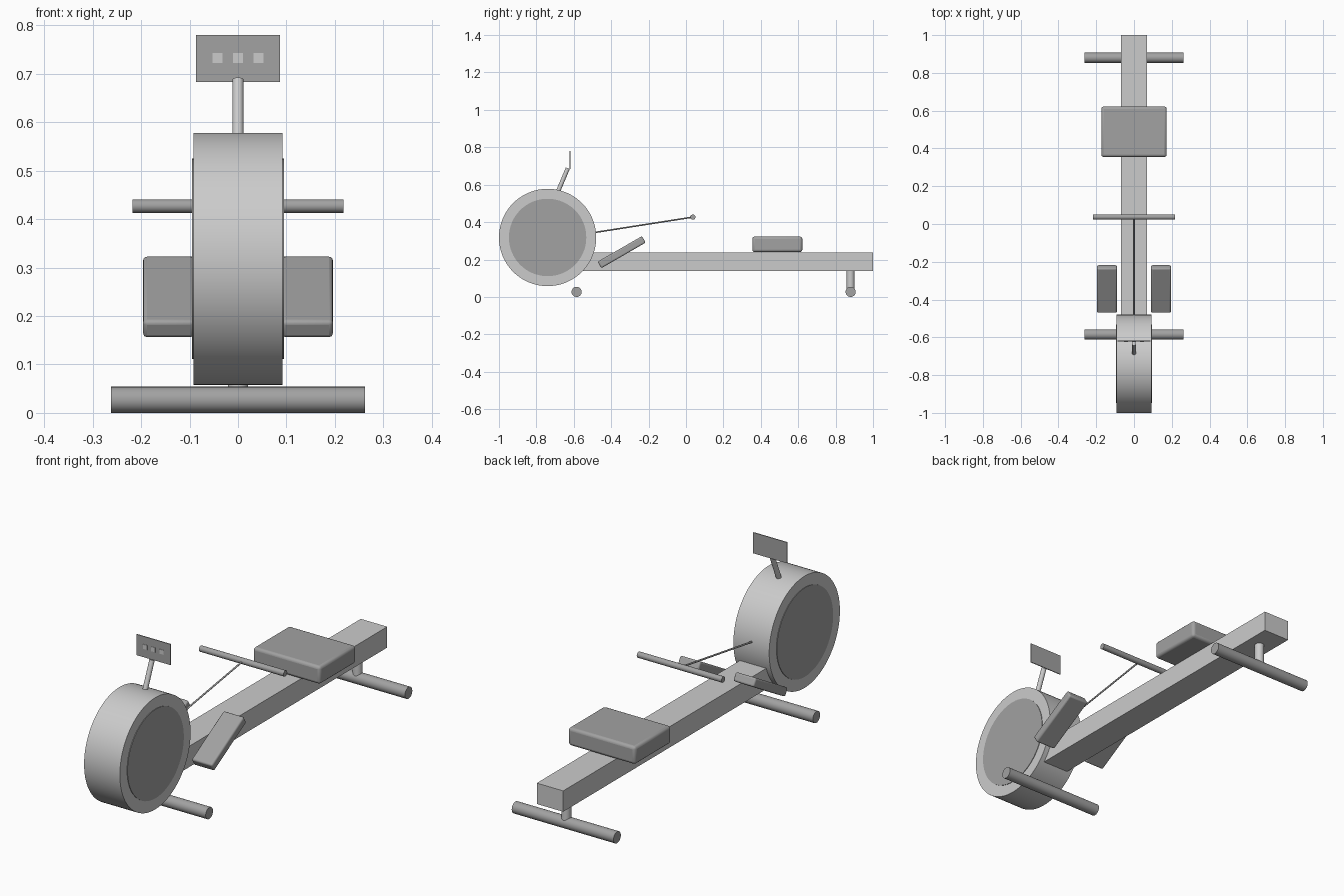
import bpy, math
from mathutils import Vector

if "Cube" in bpy.data.objects:
    bpy.data.objects.remove(bpy.data.objects["Cube"])


def material(name, value):
    m = bpy.data.materials.new(name)
    m.diffuse_color = (value, value, value, 1)
    m.use_nodes = True
    m.node_tree.nodes["Principled BSDF"].inputs["Base Color"].default_value = m.diffuse_color
    return m


DARK = material("dark_grey", 0.36)
PALE = material("pale_grey", 0.95)


def finish(ob, name, mat=None):
    ob.name = name
    if mat:
        ob.data.materials.append(mat)
    return ob


def box(name, lo, hi, mat=None, bevel=0.0, tilt=0.0):
    """Box between two corners, optionally rounded and tilted about x."""
    lo, hi = Vector(lo), Vector(hi)
    bpy.ops.mesh.primitive_cube_add(size=1, location=(lo + hi) / 2)
    ob = bpy.context.object
    ob.scale = hi - lo
    bpy.ops.object.transform_apply(location=False, rotation=False, scale=True)
    ob.rotation_euler.x = tilt
    if bevel:
        bpy.ops.object.shade_smooth_by_angle(angle=math.radians(35))
        mod = ob.modifiers.new("rounded_edges", "BEVEL")
        mod.width = bevel
        mod.segments = 3
    return finish(ob, name, mat)


def rod(name, start, end, radius, mat=None, sides=32):
    """Cylinder between two points."""
    a, b = Vector(start), Vector(end)
    bpy.ops.mesh.primitive_cylinder_add(
        vertices=sides, radius=radius, depth=(b - a).length, location=(a + b) / 2)
    ob = bpy.context.object
    ob.rotation_euler = (b - a).to_track_quat("Z", "Y").to_euler()
    bpy.ops.object.shade_smooth_by_angle(angle=math.radians(35))
    return finish(ob, name, mat)


def crossbar(name, half, y, z, radius, mat=None, sides=32):
    return rod(name, (-half, y, z), (half, y, z), radius, mat, sides)


# Flywheel housing with a dark disc on each side
WHEEL_Y, WHEEL_Z = -0.74, 0.318
crossbar("flywheel_housing", 0.092, WHEEL_Y, WHEEL_Z, 0.26, sides=96)
for side, sx in (("left", -1), ("right", 1)):
    rod(side + "_flywheel_cover", (sx * 0.08, WHEEL_Y, WHEEL_Z),
        (sx * 0.0945, WHEEL_Y, WHEEL_Z), 0.207, DARK, 64)

# Rail, its front end buried in the housing
box("rail", (-0.068, -0.6, 0.14), (0.068, 1.0, 0.237))

# Floor bars and rear leg
crossbar("front_foot_bar", 0.262, -0.585, 0.027, 0.027, DARK)
crossbar("rear_foot_bar", 0.262, 0.88, 0.027, 0.027, DARK)
rod("rear_leg", (0, 0.88, 0.03), (0, 0.88, 0.15), 0.021)

# Seat
box("seat", (-0.173, 0.355, 0.24), (0.173, 0.622, 0.323), DARK, bevel=0.013)

# Tilted foot plates
for side, sx in (("left", -1), ("right", 1)):
    box(side + "_foot_plate",
        (sx * 0.143 - 0.053, -0.344 - 0.137, 0.2395 - 0.02),
        (sx * 0.143 + 0.053, -0.344 + 0.137, 0.2395 + 0.02),
        DARK, bevel=0.008, tilt=math.radians(30))

# Pull handle and cable
crossbar("pull_handle", 0.218, 0.037, 0.427, 0.0138, DARK)
rod("pull_cable", (0, -0.5, 0.343), (0, 0.037, 0.427), 0.004, DARK, 12)

# Monitor on its stem, with three keys on the front
rod("monitor_stem", (0, -0.69, 0.55), (0, -0.632, 0.688), 0.0115)
box("monitor", (-0.087, -0.622, 0.683), (0.087, -0.618, 0.78), DARK)
for i in (-1, 0, 1):
    x = i * 0.042
    box(f"monitor_key_{i + 2}", (x - 0.0105, -0.6235, 0.722),
        (x + 0.0105, -0.621, 0.743), PALE)
